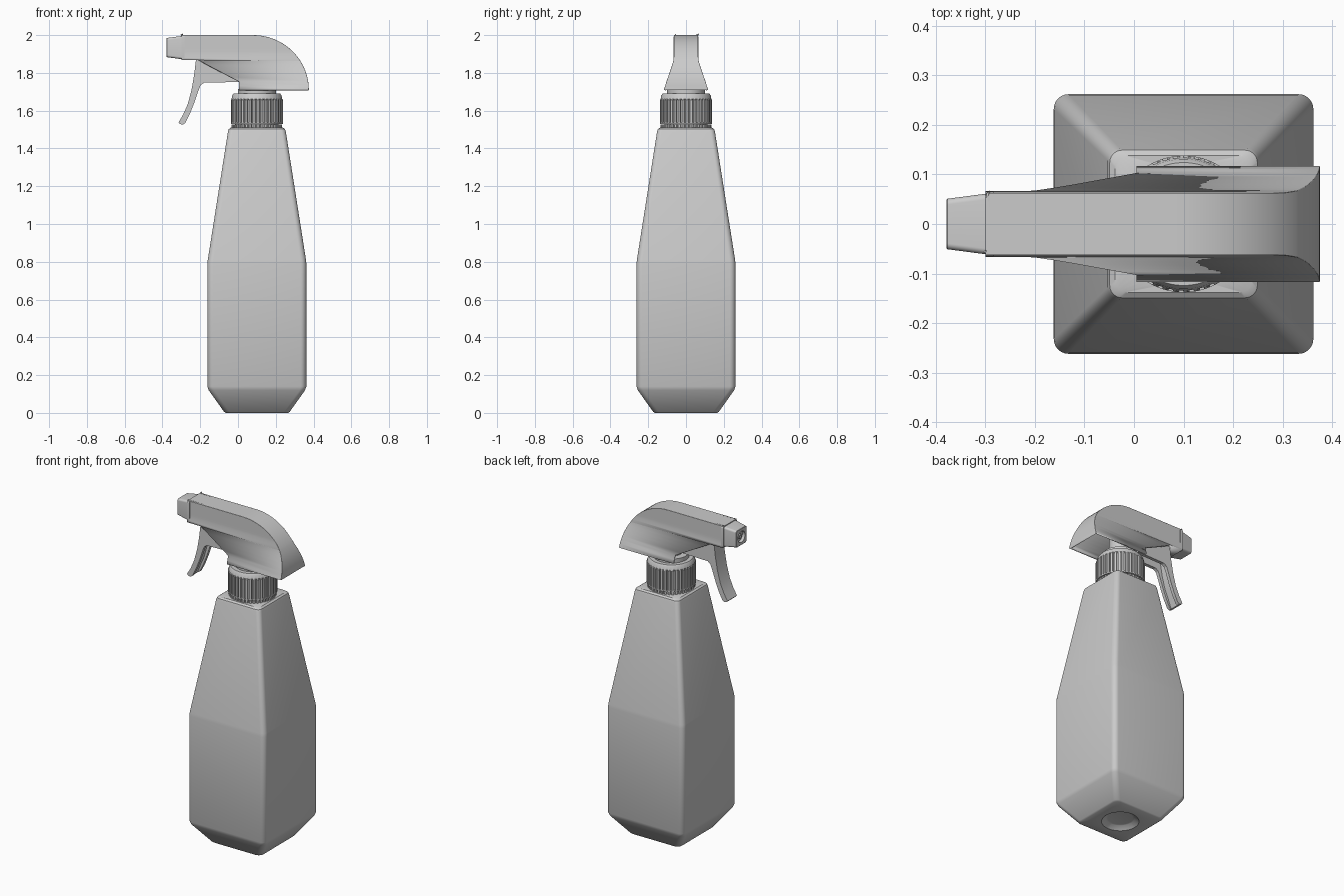
import bpy, bmesh
from math import sin, cos, pi, radians, sqrt

if "Cube" in bpy.data.objects:
    bpy.data.objects.remove(bpy.data.objects["Cube"])

CX = 0.1  # bottle axis


def finish(bm, name, angle=32):
    bmesh.ops.recalc_face_normals(bm, faces=bm.faces[:])
    me = bpy.data.meshes.new(name)
    bm.to_mesh(me)
    bm.free()
    ob = bpy.data.objects.new(name, me)
    bpy.context.collection.objects.link(ob)
    bpy.ops.object.select_all(action='DESELECT')
    ob.select_set(True)
    bpy.context.view_layer.objects.active = ob
    bpy.ops.object.shade_smooth_by_angle(angle=radians(angle))
    return ob


def loft(name, rings, angle=32):
    """Bridge rings with equal point counts and cap both ends."""
    bm = bmesh.new()
    vs = [[bm.verts.new(p) for p in r] for r in rings]
    n = len(vs[0])
    for a, b in zip(vs, vs[1:]):
        for i in range(n):
            j = (i + 1) % n
            bm.faces.new((a[i], a[j], b[j], b[i]))
    bm.faces.new(vs[0])
    bm.faces.new(vs[-1])
    return finish(bm, name, angle)


def rounded_square(h, r, seg=8):
    """Square of half-width h with corner radius r (r == h gives a circle)."""
    pts = []
    for q, (sx, sy) in enumerate(((1, 1), (-1, 1), (-1, -1), (1, -1))):
        for k in range(seg):
            a = q * pi / 2 + (k + 0.02) / (seg - 0.96) * pi / 2
            pts.append((sx * (h - r) + r * cos(a), sy * (h - r) + r * sin(a)))
    return pts


def level(pts, z):
    return [(CX + x, y, z) for x, y in pts]


def circle(r, n):
    return [(r * cos(2 * pi * i / n), r * sin(2 * pi * i / n)) for i in range(n)]


def gear(r, depth, n):
    pts = []
    for i in range(n):
        for f, rr in ((0, r), (0.55, r), (0.65, r - depth), (0.9, r - depth)):
            a = 2 * pi * (i + f) / n
            pts.append((rr * cos(a), rr * sin(a)))
    return pts


# bottle: recessed base, square body, tapering shoulders, round neck
bottle = [(0.022, 0.07, 0.07), (0.02, 0.08, 0.08), (0, 0.105, 0.105),
          (0, 0.165, 0.03), (0.006, 0.174, 0.03), (0.12, 0.255, 0.03),
          (0.14, 0.262, 0.03), (0.79, 0.262, 0.03), (0.81, 0.260, 0.03),
          (1.49, 0.153, 0.025), (1.502, 0.149, 0.025), (1.51, 0.138, 0.025),
          (1.51, 0.115, 0.115), (1.54, 0.115, 0.115)]
loft("bottle", [level(rounded_square(h, r), z) for z, h, r in bottle])

# toothed ring and ribbed screw collar
loft("lock_ring", [level(gear(0.134, 0.008, 40), z) for z in (1.511, 1.527)])
N = 40
loft("collar", [level(p, z) for p, z in (
    (circle(0.115, 4 * N), 1.53), (circle(0.138, 4 * N), 1.53),
    (circle(0.138, 4 * N), 1.537), (gear(0.138, 0.009, N), 1.537),
    (gear(0.138, 0.009, N), 1.657), (circle(0.134, 4 * N), 1.662),
    (circle(0.131, 4 * N), 1.680), (circle(0.124, 4 * N), 1.690),
    (circle(0.09, 4 * N), 1.690))])

# pump stem rising into the hollow head
loft("pump_stem", [level(circle(r, 48), z) for r, z in (
    (0.1, 1.68), (0.1, 1.715), (0.062, 1.715), (0.062, 1.83))])


# hollow spray head: horizontal slices, open underneath
def half_width(z):
    t = [(1.71, 0.117), (1.75, 0.105), (1.79, 0.091), (1.83, 0.077),
         (1.86, 0.068), (1.90, 0.063), (2.01, 0.063)]
    for (a, wa), (b, wb) in zip(t, t[1:]):
        if z <= b:
            return wa + (wb - wa) * (z - a) / (b - a)


def back_x(z):
    return 0.08 + 0.295 * sqrt(max(0, 1 - ((z - 1.71) / 0.29) ** 2))


F, S = 1.868, 1.756  # front floor height, lower step height
zs = [1.71 + 0.29 * cos(pi / 2 * i / 20) for i in range(21)]
zs = sorted([z for z in zs if min(abs(z - F), abs(z - S)) > 0.006] + [F, S], reverse=True)
slices = []
for z in zs:
    if z >= F:
        slices.append((z, -0.3))
    if S <= z <= F:
        slices.append((z, 0.005 - 0.215 * (z - S) / (F - S)))
    if z < S:
        slices.append((z, 0.005))
bm = bmesh.new()
rows = []
for z, xl in slices:
    w, xr = half_width(z), back_x(z)
    rows.append([bm.verts.new(p) for p in
                 ((xl, -w, z), (xr, -w, z), (xr, w, z), (xl, w, z))])
bm.faces.new(rows[0])
for (za, xa), (zb, xb), a, b in zip(slices, slices[1:], rows, rows[1:]):
    if za == zb:  # floor below the nozzle end
        bm.faces.new((a[0], a[3], b[3], b[0]))
        continue
    for i in range(3):
        bm.faces.new((a[i], a[i + 1], b[i + 1], b[i]))
    if zb >= F:
        bm.faces.new((a[3], a[0], b[0], b[3]))
bmesh.ops.remove_doubles(bm, verts=bm.verts[:], dist=1e-5)
head = finish(bm, "spray_head")
bev = head.modifiers.new("soft_edges", 'BEVEL')
bev.width, bev.segments, bev.angle_limit = 0.005, 2, radians(50)
sol = head.modifiers.new("wall", 'SOLIDIFY')
sol.thickness, sol.offset = 0.01, -1

# nozzle: flange, tapered cap, round recess with a small jet
nozzle = [(-0.284, 0.066, 0.012), (-0.3, 0.066, 0.012), (-0.3, 0.061, 0.012),
          (-0.376, 0.051, 0.012), (-0.378, 0.049, 0.012), (-0.378, 0.034, 0.034),
          (-0.36, 0.034, 0.034), (-0.36, 0.016, 0.016), (-0.372, 0.014, 0.014),
          (-0.372, 0.006, 0.006), (-0.36, 0.006, 0.006)]
loft("nozzle", [[(x, u, 1.934 + v) for u, v in rounded_square(h, r)]
                for x, h, r in nozzle])


# trigger: curved front plate with two side walls reaching under the head
def extrude(name, outline, y0, y1):
    return loft(name, [[(x, y, z) for x, z in outline] for y in (y0, y1)])


front = [(-0.222, 1.875), (-0.232, 1.79), (-0.246, 1.71), (-0.266, 1.635),
         (-0.29, 1.58), (-0.315, 1.538)]
tip = [(-0.308, 1.53), (-0.293, 1.526)]
plate_back = [(x + 0.018, z) for x, z in front[-2::-1]]
wall_back = [(-0.28, 1.534), (-0.254, 1.585), (-0.232, 1.64), (-0.208, 1.71),
             (-0.198, 1.735), (-0.18, 1.748), (0.005, 1.752), (0.005, 1.775),
             (-0.19, 1.875)]
extrude("trigger_plate", front + tip + plate_back, -0.044, 0.044)
for side, s in (("left", -1), ("right", 1)):
    extrude("trigger_wall_" + side, front + tip + wall_back, s * 0.026, s * 0.046)
